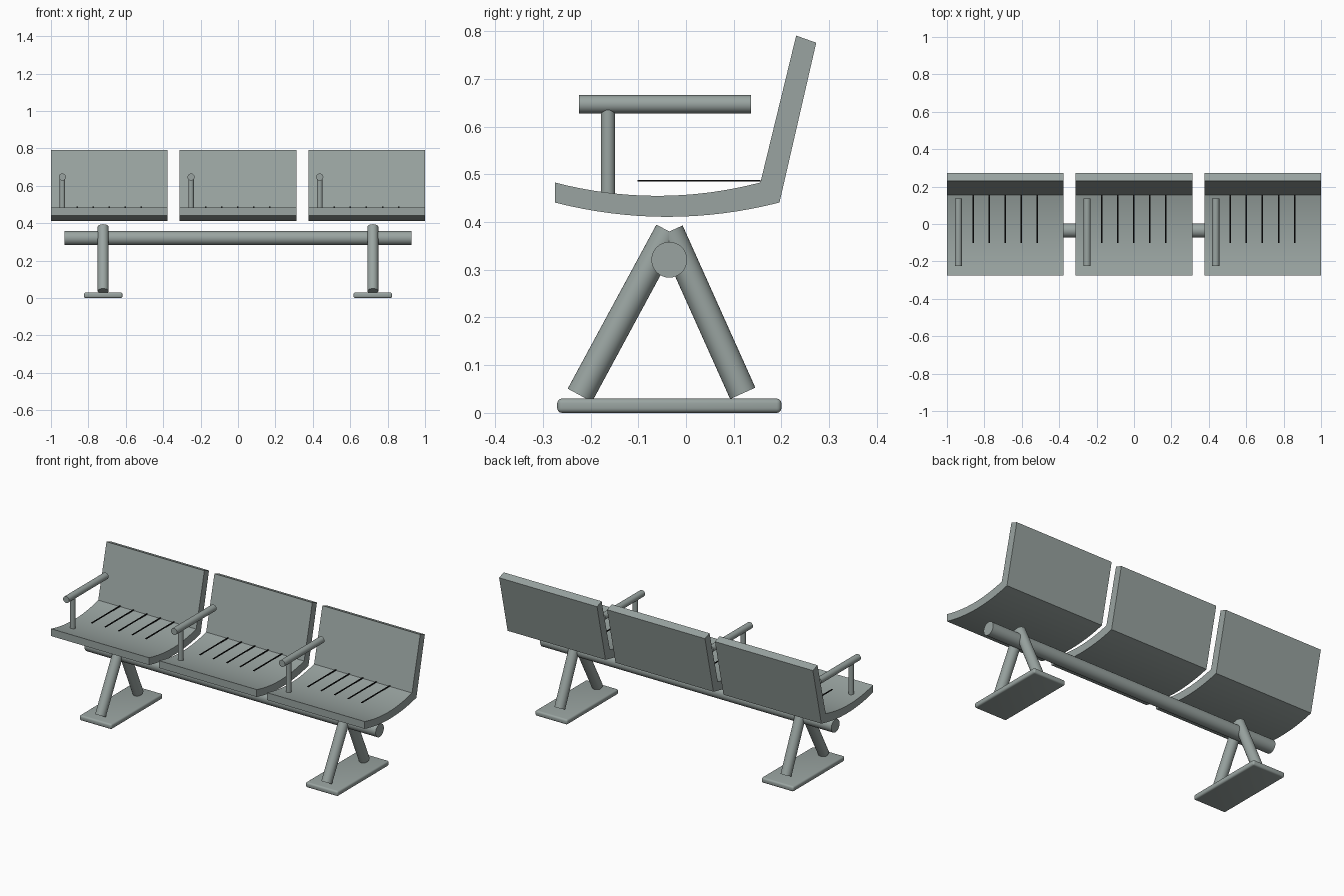
import bpy, bmesh, math
from mathutils import Vector

if "Cube" in bpy.data.objects:
    bpy.data.objects.remove(bpy.data.objects["Cube"])


def material(name, rgb):
    m = bpy.data.materials.new(name)
    m.diffuse_color = (*rgb, 1)
    m.use_nodes = True
    m.node_tree.nodes["Principled BSDF"].inputs["Base Color"].default_value = m.diffuse_color
    return m


GREY = material("painted_grey", (0.32, 0.37, 0.355))
BLACK = material("slot_black", (0.004, 0.004, 0.004))


def box(name, lo, hi, mat, bevel=0):
    bpy.ops.mesh.primitive_cube_add(size=1, location=[(a + b) / 2 for a, b in zip(lo, hi)])
    ob = bpy.context.object
    ob.name = name
    ob.scale = [b - a for a, b in zip(lo, hi)]
    bpy.ops.object.transform_apply(location=False, rotation=False, scale=True)
    ob.data.materials.append(mat)
    if bevel:
        mod = ob.modifiers.new("rounded_edges", 'BEVEL')
        mod.width, mod.segments = bevel, 4
        bpy.ops.object.modifier_apply(modifier=mod.name)
        bpy.ops.object.shade_smooth_by_angle(angle=math.radians(30))
    return ob


def tube(name, start, end, radius):
    a, b = Vector(start), Vector(end)
    bpy.ops.mesh.primitive_cylinder_add(
        vertices=32, radius=radius, depth=(b - a).length, location=(a + b) / 2,
        rotation=(b - a).to_track_quat('Z', 'Y').to_euler())
    ob = bpy.context.object
    ob.name = name
    ob.data.materials.append(GREY)
    bpy.ops.object.shade_smooth_by_angle(angle=math.radians(30))
    return ob


def sag(y0, y1, z_end, depth, n=16):
    """Shallow dished curve from y0 to y1."""
    pts = []
    for i in range(n + 1):
        t = i / n
        pts.append((y0 + (y1 - y0) * t, z_end - depth * (1 - (2 * t - 1) ** 2)))
    return pts


def seat_shell(name, cx, half):
    # Side profile: dished underside, then back rest, then dished top
    profile = sag(-0.275, 0.196, 0.441, 0.030) + [(0.273, 0.776), (0.231, 0.791)]
    profile += sag(0.156, -0.275, 0.483, 0.028)
    bm = bmesh.new()
    face = bm.faces.new([bm.verts.new((cx - half, y, z)) for y, z in profile])
    out = bmesh.ops.extrude_face_region(bm, geom=[face])
    moved = [v for v in out["geom"] if isinstance(v, bmesh.types.BMVert)]
    bmesh.ops.translate(bm, verts=moved, vec=(2 * half, 0, 0))
    bmesh.ops.recalc_face_normals(bm, faces=bm.faces)
    me = bpy.data.meshes.new(name)
    bm.to_mesh(me)
    bm.free()
    me.materials.append(GREY)
    ob = bpy.data.objects.new(name, me)
    bpy.context.collection.objects.link(ob)
    bpy.ops.object.select_all(action='DESELECT')
    ob.select_set(True)
    bpy.context.view_layer.objects.active = ob
    bpy.ops.object.shade_smooth_by_angle(angle=math.radians(30))


# Seats with slots and one armrest each
for i, cx in enumerate((-0.688, 0, 0.688), 1):
    seat_shell(f"seat_{i}", cx, 0.312)
    for k in range(-2, 3):
        x = cx - 0.001 + 0.0858 * k
        box(f"seat_{i}_slot_{k + 3}", (x - 0.004, -0.102, 0.4855), (x + 0.004, 0.156, 0.4885), BLACK)
    ax = cx - 0.251
    tube(f"armrest_{i}", (ax, -0.224, 0.647), (ax, 0.136, 0.647), 0.019)
    tube(f"armrest_post_{i}", (ax, -0.1635, 0.445), (ax, -0.1635, 0.64), 0.0148)

# Beam under the seats
tube("beam", (-0.928, -0.035, 0.321), (0.928, -0.035, 0.321), 0.0375)

# Splayed leg pairs on foot plates
for side, x in (("left", -0.721), ("right", 0.721)):
    tube(f"front_leg_{side}", (x, -0.2225, 0.037), (x, -0.0365, 0.381), 0.029)
    tube(f"back_leg_{side}", (x, 0.119, 0.041), (x, -0.0335, 0.381), 0.029)
    box(f"foot_plate_{side}", (x - 0.103, -0.27, 0), (x + 0.103, 0.2, 0.03), GREY, 0.01)
